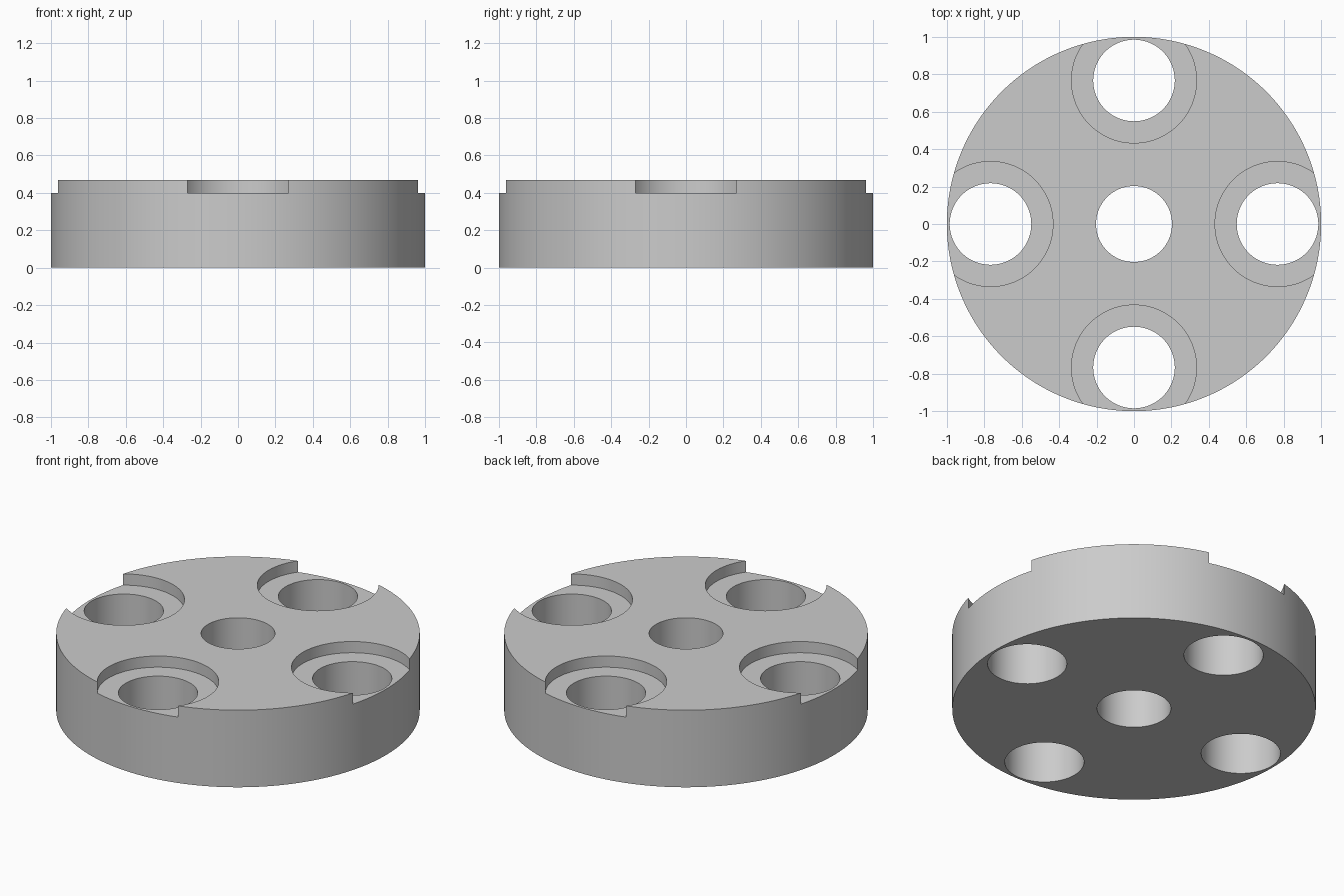
import bpy
from math import cos, sin, pi, radians

HEIGHT = 0.468      # full disc thickness
SEAT_Z = 0.40       # floor of the counterbores
RING = 0.767        # distance of the outer holes from the axis

cube = bpy.data.objects.get("Cube")
if cube:
    bpy.data.objects.remove(cube, do_unlink=True)

grey = bpy.data.materials.new("plain_grey")
grey.use_nodes = True
colour = (0.6, 0.6, 0.6, 1)
grey.diffuse_color = colour
grey.node_tree.nodes["Principled BSDF"].inputs["Base Color"].default_value = colour


def cylinder(name, radius, z0, z1, x=0, y=0, sides=96):
    bpy.ops.mesh.primitive_cylinder_add(
        vertices=sides, radius=radius, depth=z1 - z0, location=(x, y, (z0 + z1) / 2))
    obj = bpy.context.object
    obj.name = name
    obj.data.materials.append(grey)
    return obj


def cut(target, cutter):
    cutter.hide_render = True
    mod = target.modifiers.new(cutter.name, 'BOOLEAN')
    mod.operation = 'DIFFERENCE'
    mod.solver = 'EXACT'
    mod.object = cutter
    bpy.context.view_layer.objects.active = target
    bpy.ops.object.modifier_apply(modifier=mod.name)
    bpy.data.objects.remove(cutter, do_unlink=True)


# Main disc with its centre bore
disc = cylinder("drilled_disc", 1, 0, HEIGHT, sides=192)
cut(disc, cylinder("centre_bore", 0.203, -0.1, HEIGHT + 0.1))

# Four through holes, each with a shallow counterbore open at the rim
for i in range(4):
    x, y = RING * cos(i * pi / 2), RING * sin(i * pi / 2)
    cut(disc, cylinder("counterbore", 0.334, SEAT_Z, HEIGHT + 0.1, x, y))
    cut(disc, cylinder("through_hole", 0.218, -0.1, HEIGHT + 0.1, x, y))

# Smooth walls, crisp edges
bpy.ops.object.select_all(action='DESELECT')
disc.select_set(True)
bpy.context.view_layer.objects.active = disc
bpy.ops.object.shade_smooth_by_angle(angle=radians(30))
